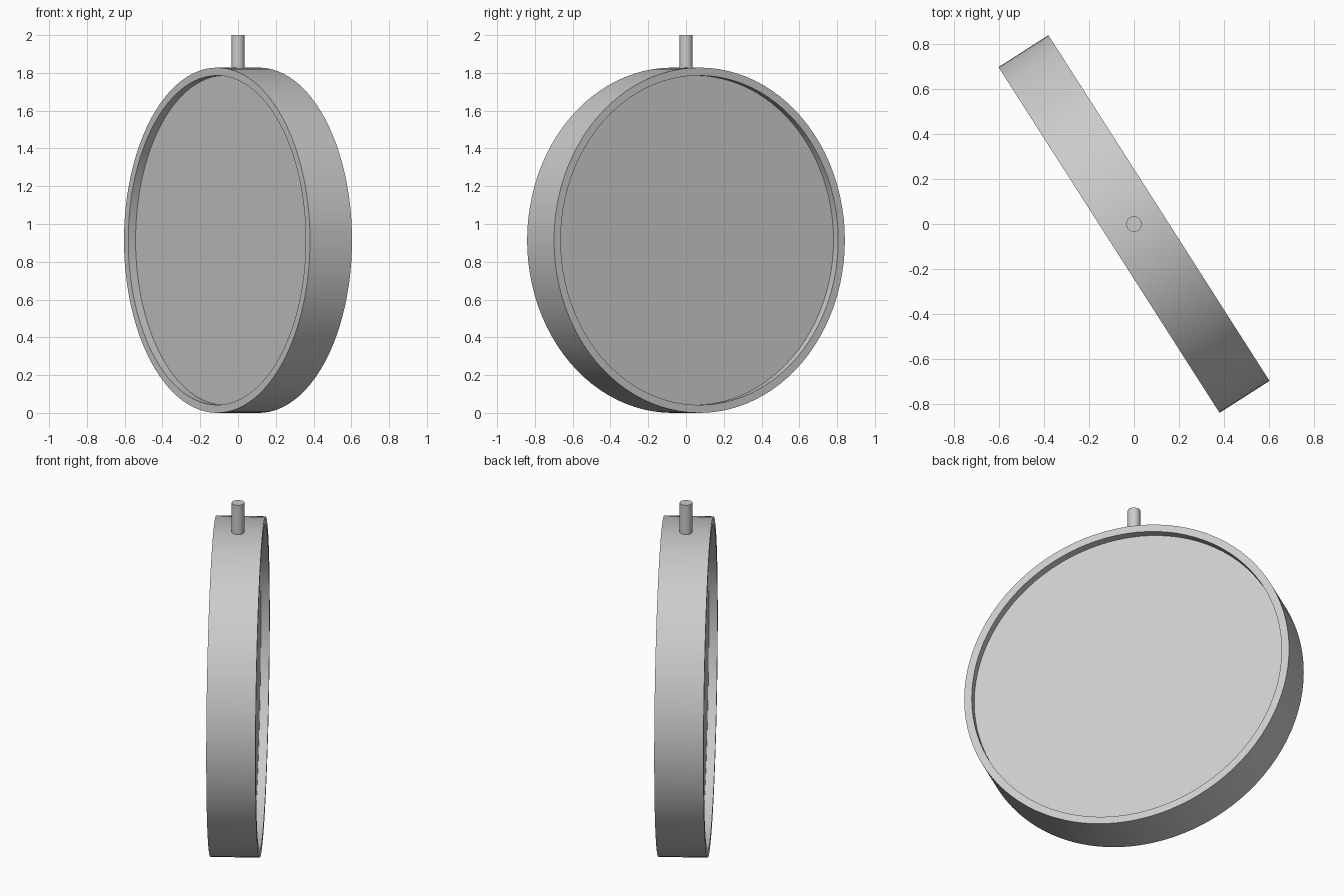
import bpy, bmesh, math
from mathutils import Matrix, Vector

if "Cube" in bpy.data.objects:
    bpy.data.objects.remove(bpy.data.objects["Cube"])

grey = bpy.data.materials.new("light grey")
grey.diffuse_color = (0.6, 0.6, 0.59, 1)
grey.use_nodes = True
grey.node_tree.nodes["Principled BSDF"].inputs["Base Color"].default_value = grey.diffuse_color


def lathe(name, profile, segments, matrix):
    """Spin (radius, height) profile round local z, then place it."""
    bm = bmesh.new()
    rings = []
    for r, h in profile:
        rings.append([bm.verts.new((r * math.cos(2 * math.pi * i / segments),
                                    r * math.sin(2 * math.pi * i / segments), h))
                      for i in range(segments)])
    for a, b in zip(rings, rings[1:]):
        for i in range(segments):
            j = (i + 1) % segments
            bm.faces.new((a[i], a[j], b[j], b[i]))
    bm.faces.new(rings[0])
    bm.faces.new(rings[-1])
    bmesh.ops.recalc_face_normals(bm, faces=bm.faces)
    bm.transform(matrix)
    mesh = bpy.data.meshes.new(name)
    bm.to_mesh(mesh)
    bm.free()
    obj = bpy.data.objects.new(name, mesh)
    bpy.context.collection.objects.link(obj)
    mesh.materials.append(grey)
    bpy.ops.object.select_all(action='DESELECT')
    obj.select_set(True)
    bpy.context.view_layer.objects.active = obj
    bpy.ops.object.shade_smooth_by_angle(angle=math.radians(35))
    return obj


# Round sign case: shallow recess inside a thin rim on both faces
R, rim, half, depth = 0.914, 0.872, 0.132, 0.046
profile = [(rim, -half + depth), (rim, -half), (R, -half),
           (R, half), (rim, half), (rim, half - depth)]
yaw = math.radians(32.6)
place = (Matrix.Translation((0, 0, R)) @ Matrix.Rotation(yaw, 4, 'Z')
         @ Matrix.Rotation(math.pi / 2, 4, 'Y'))
lathe("round_sign_case", profile, 96, place)

# Hanging stem
lathe("hanging_stem", [(0.034, 1.80), (0.034, 2.0)], 32, Matrix.Identity(4))
